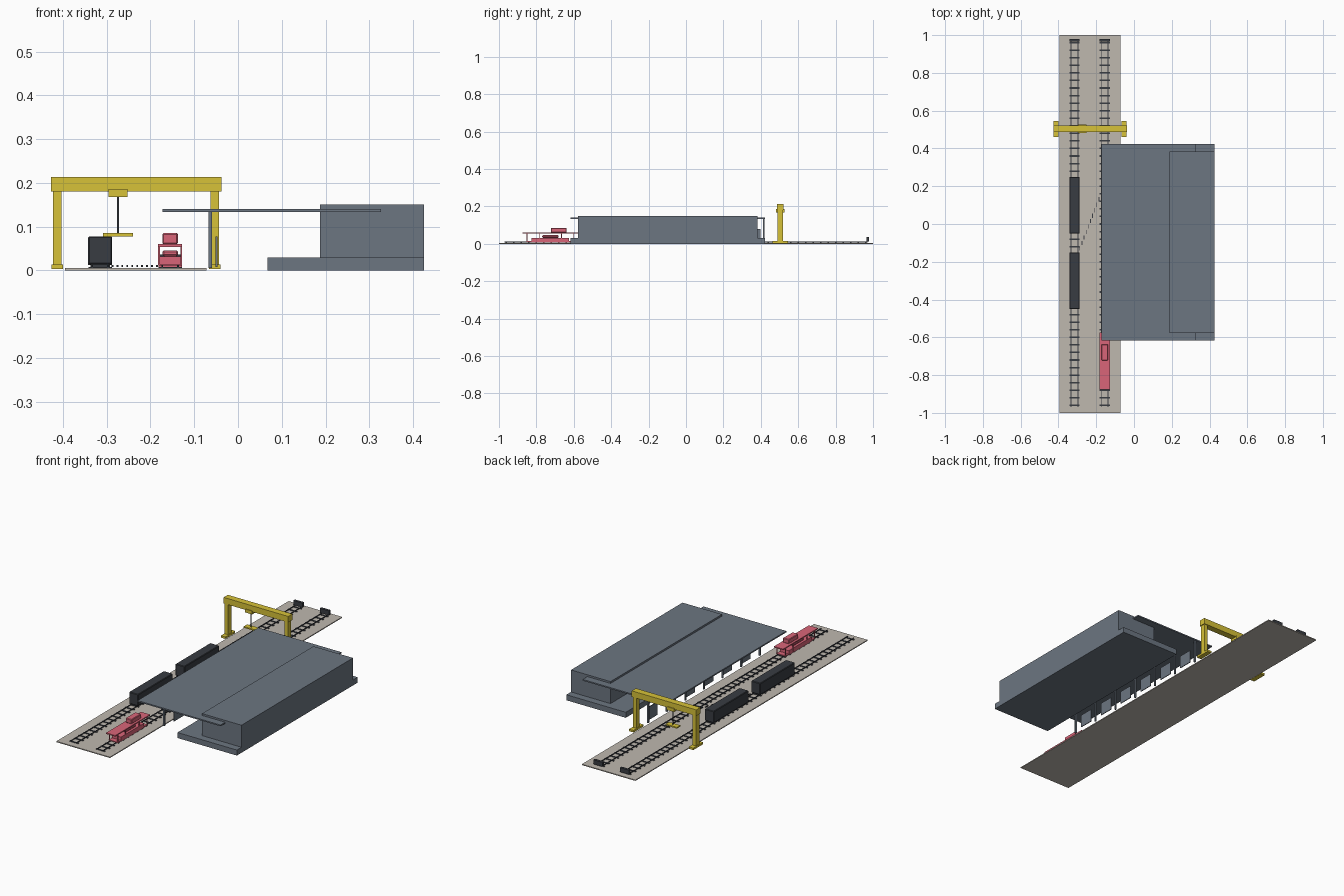
import bpy

if "Cube" in bpy.data.objects:
    bpy.data.objects.remove(bpy.data.objects["Cube"])


def material(name, r, g, b):
    m = bpy.data.materials.new(name)
    m.diffuse_color = (r, g, b, 1)
    m.use_nodes = True
    m.node_tree.nodes["Principled BSDF"].inputs["Base Color"].default_value = m.diffuse_color
    return m


BALLAST = material("ballast", 0.52, 0.48, 0.43)
DARK = material("dark_steel", 0.04, 0.045, 0.055)
SLATE = material("slate", 0.15, 0.18, 0.22)
YELLOW = material("crane_yellow", 0.68, 0.54, 0.04)
RED = material("wagon_red", 0.70, 0.13, 0.19)


def boxes(name, mat, items, bevel=0):
    """One object from boxes given as (x0, x1, y0, y1, z0, z1)."""
    verts, faces = [], []
    for x0, x1, y0, y1, z0, z1 in items:
        n = len(verts)
        verts += [(x, y, z) for z in (z0, z1)
                  for x, y in ((x0, y0), (x1, y0), (x1, y1), (x0, y1))]
        faces += [[n + i for i in f] for f in (
            (3, 2, 1, 0), (4, 5, 6, 7), (0, 1, 5, 4),
            (1, 2, 6, 5), (2, 3, 7, 6), (3, 0, 4, 7))]
    mesh = bpy.data.meshes.new(name)
    mesh.from_pydata(verts, [], faces)
    mesh.materials.append(mat)
    obj = bpy.data.objects.new(name, mesh)
    bpy.context.collection.objects.link(obj)
    if bevel:
        mod = obj.modifiers.new("bevel", "BEVEL")
        mod.width, mod.segments = bevel, 1
    return obj


def centred(cx, cy, w, l, z0, z1):
    return (cx - w / 2, cx + w / 2, cy - l / 2, cy + l / 2, z0, z1)


# Track bed and the two tracks
boxes("track_bed", BALLAST, [(-0.395, -0.072, -1, 1, 0, 0.005)])
TRACKS = (-0.315, -0.155)
for i, x in enumerate(TRACKS):
    boxes(f"sleepers_{i}", DARK,
          [centred(x, -0.96 + 0.04 * k, 0.054, 0.008, 0.005, 0.008) for k in range(49)])
    boxes(f"rails_{i}", DARK,
          [centred(x + s * 0.018, 0, 0.004, 1.94, 0.008, 0.012) for s in (-1, 1)])
    boxes(f"buffer_stop_{i}", DARK, [centred(x, 0.972, 0.055, 0.014, 0.012, 0.036)])

# Stepped crossover between the tracks
boxes("crossover", DARK,
      [centred(-0.287 + 0.0113 * k, -0.13 + 0.029 * k, 0.004, 0.022, 0.008, 0.012)
       for k in range(10)])

# Warehouse, loading platform and canopy
boxes("loading_platform", SLATE, [(0.067, 0.425, -0.617, 0.423, 0, 0.03)])
boxes("warehouse", SLATE, [(0.187, 0.425, -0.577, 0.383, 0.03, 0.15)])
boxes("canopy", SLATE, [(-0.173, 0.327, -0.617, 0.423, 0.133, 0.14)])
boxes("canopy_posts", SLATE,
      [centred(-0.063, 0.415 - 0.16 * k, 0.008, 0.008, 0.005, 0.133) for k in range(7)])
boxes("dock_doors", SLATE,
      [centred(-0.049, 0.357 - 0.16 * k, 0.004, 0.08, 0.008, 0.078) for k in range(6)])

# Dark box wagons with wheel trucks
for i, y in enumerate((0.10, -0.30)):
    boxes(f"box_wagon_{i}", DARK, [centred(-0.315, y, 0.055, 0.30, 0.014, 0.078)], 0.003)
    boxes(f"wagon_trucks_{i}", DARK,
          [centred(-0.315, y + s * 0.1, 0.045, 0.05, 0.008, 0.016) for s in (-1, 1)])

# Red wagon: body, open roof on posts, raised lookout
x, y = -0.155, -0.725
boxes("red_wagon_body", RED, [centred(x, y, 0.054, 0.20, 0.008, 0.032)])
boxes("red_wagon_hood", RED, [centred(x, y, 0.036, 0.088, 0.032, 0.046)], 0.004)
boxes("red_wagon_roof", RED, [centred(x, y, 0.055, 0.30, 0.054, 0.06)])
boxes("red_wagon_posts", RED,
      [centred(x + s * 0.0255, y + t, 0.004, 0.004, 0.012, 0.054)
       for s in (-1, 1) for t in (-0.125, -0.06, 0.06, 0.125)])
boxes("red_wagon_end_floor", RED,
      [centred(x, y + s * 0.1125, 0.054, 0.03, 0.01, 0.014) for s in (-1, 1)])
boxes("lookout", RED, [centred(x, y + 0.045, 0.036, 0.084, 0.06, 0.085)], 0.003)

# Gantry crane
cy = 0.504
boxes("crane_beam", YELLOW, [(-0.427, -0.038, cy - 0.018, cy + 0.018, 0.18, 0.213)])
boxes("crane_legs", YELLOW,
      [centred(lx, cy, 0.02, 0.028, 0.012, 0.18) for lx in (-0.413, -0.053)])
boxes("crane_feet", YELLOW,
      [centred(lx, cy, 0.027, 0.085, 0.003, 0.014) for lx in (-0.413, -0.053)])
boxes("crane_trolley", YELLOW, [centred(-0.274, cy, 0.044, 0.044, 0.168, 0.186)])
boxes("crane_cable", DARK, [centred(-0.274, cy, 0.004, 0.004, 0.084, 0.168)])
boxes("crane_spreader", YELLOW, [centred(-0.274, cy, 0.068, 0.03, 0.078, 0.085)])
